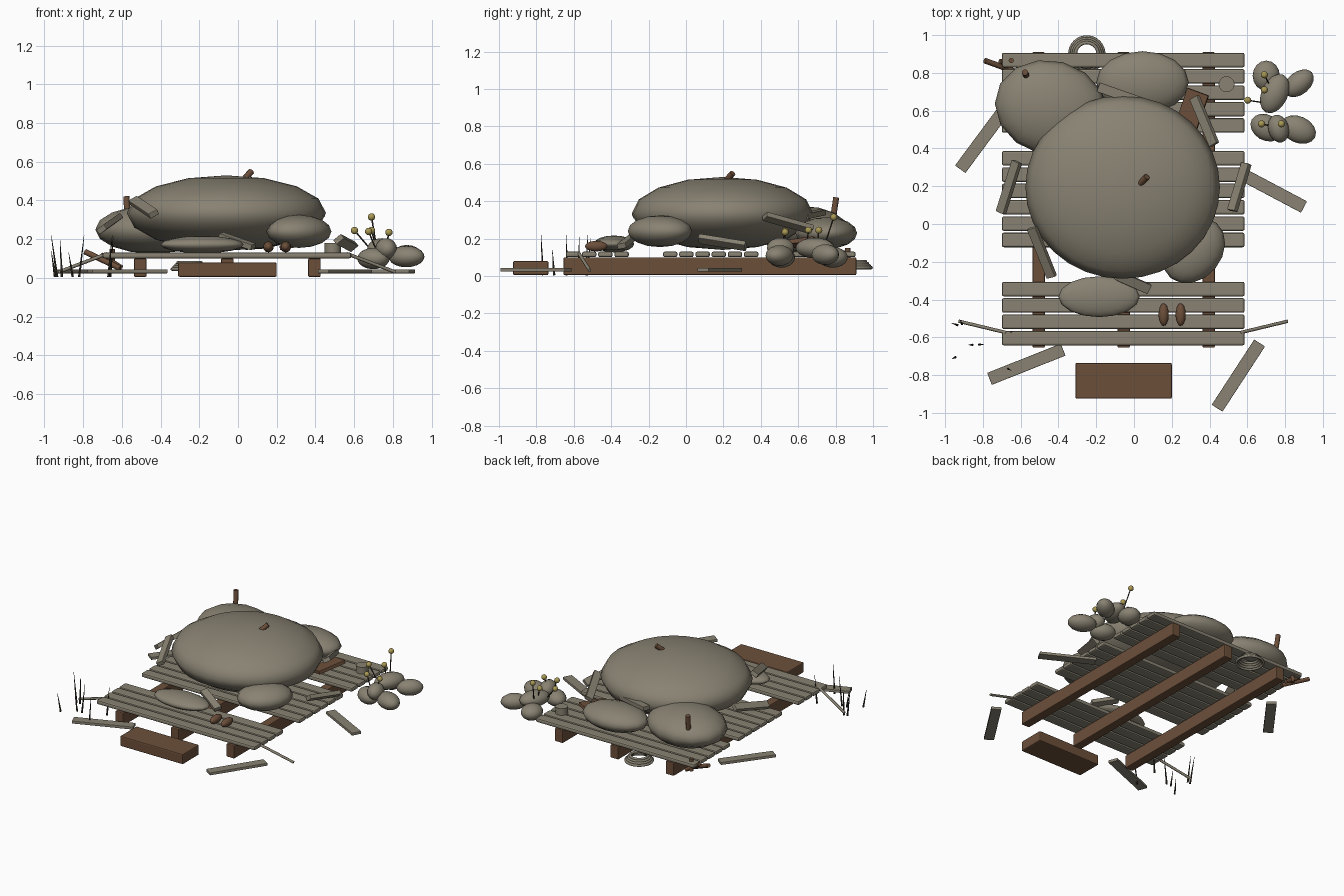
import bpy, math
from mathutils import Vector, Matrix, Quaternion

cube = bpy.data.objects.get("Cube")
if cube:
    bpy.data.objects.remove(cube, do_unlink=True)


def material(name, color):
    m = bpy.data.materials.new(name)
    m.use_nodes = True
    m.diffuse_color = (*color, 1)
    bsdf = m.node_tree.nodes["Principled BSDF"]
    bsdf.inputs["Base Color"].default_value = (*color, 1)
    bsdf.inputs["Roughness"].default_value = 0.9
    return m


TAN = material("weathered tan", (0.25, 0.225, 0.17))
BROWN = material("wood brown", (0.15, 0.078, 0.042))
YELLOW = material("dull yellow", (0.4, 0.32, 0.09))
DARK = material("dark stem", (0.04, 0.032, 0.022))


def finish(name, mat, smooth=True):
    ob = bpy.context.object
    ob.name = name
    ob.data.materials.append(mat)
    if smooth:
        bpy.ops.object.shade_smooth_by_angle(angle=math.radians(50))
    return ob


def box(name, center, size, mat, bevel=0.006):
    bpy.ops.mesh.primitive_cube_add(size=1, location=center)
    ob = finish(name, mat, False)
    ob.data.transform(Matrix.Diagonal((*size, 1)))
    if bevel:
        mod = ob.modifiers.new("soft edges", "BEVEL")
        mod.width = bevel
        mod.segments = 2
    return ob


def board(name, a, b, width, thick, mat, roll=0):
    a, b = Vector(a), Vector(b)
    ob = box(name, (a + b) / 2, ((b - a).length, width, thick), mat, 0.003)
    ob.rotation_mode = "QUATERNION"
    ob.rotation_quaternion = ((b - a).to_track_quat("X", "Z")
                              @ Quaternion((1, 0, 0), math.radians(roll)))
    return ob


def rod(name, a, b, r1, r2, mat, sides=8):
    a, b = Vector(a), Vector(b)
    bpy.ops.mesh.primitive_cone_add(vertices=sides, radius1=r1, radius2=r2,
                                    depth=(b - a).length, location=(a + b) / 2)
    ob = finish(name, mat)
    ob.rotation_mode = "QUATERNION"
    ob.rotation_quaternion = (b - a).to_track_quat("Z", "Y")


def blob(name, center, radii, mat, turn=0, segments=16, rings=10, tilt=0):
    bpy.ops.mesh.primitive_uv_sphere_add(segments=segments, ring_count=rings,
                                         radius=1, location=center)
    ob = finish(name, mat)
    bpy.ops.object.shade_smooth()
    ob.scale = radii
    ob.rotation_euler = (0, math.radians(tilt), math.radians(turn))


# Deck: three joists and rows of planks with a few missing
for i in range(3):
    box(f"joist_{i}", (-0.505 + 0.45 * i, 0.128, 0.053), (0.065, 1.565, 0.095), BROWN)
for i in range(18):
    if i not in (5, 12, 13):
        box(f"deck_plank_{i}", (-0.057, 0.868 - 0.0866 * i, 0.116),
            (1.285, 0.077, 0.03), TAN, 0.01)
box("step", (-0.055, -0.83, 0.043), (0.51, 0.19, 0.075), BROWN, 0.008)

# Collapsed mound and its smaller lumps
blob("main_mound", (-0.06, 0.195, 0.335), (0.515, 0.485, 0.195), TAN, 0, 32, 8)
blob("left_rear_lump", (-0.44, 0.615, 0.25), (0.3, 0.25, 0.125), TAN, -15, 14, 8)
blob("rear_lump", (0.045, 0.75, 0.23), (0.245, 0.165, 0.085), TAN, 0, 16, 8)
blob("right_front_lump", (0.315, -0.14, 0.24), (0.19, 0.15, 0.085), TAN, 50, 16, 8)
blob("front_lump", (-0.185, -0.385, 0.172), (0.215, 0.108, 0.045), TAN, 0, 16, 8)

# Boards leaning on the mound
for name, a, b, roll in (
        ("rear", (-0.19, 0.725, 0.34), (0.08, 0.63, 0.32), 0),
        ("right_rear", (0.32, 0.67, 0.25), (0.425, 0.42, 0.32), 30),
        ("right", (0.52, 0.07, 0.2), (0.595, 0.32, 0.16), -40),
        ("left", (-0.705, 0.06, 0.25), (-0.62, 0.33, 0.31), -35),
        ("left_front", (-0.54, -0.02, 0.4), (-0.435, -0.28, 0.33), 30),
        ("front", (-0.09, -0.27, 0.22), (0.08, -0.345, 0.16), 10)):
    board(f"leaning_board_{name}", a, b, 0.052, 0.03, TAN, roll)
board("broken_brown_board", (0.27, 0.5, 0.165), (0.34, 0.7, 0.19), 0.12, 0.025, BROWN, -10)

# Boards fallen on the ground around the deck
for i, (a, b) in enumerate((((-0.92, 0.29), (-0.69, 0.6)),
                            ((-0.765, -0.82), (-0.375, -0.665)),
                            ((0.9, 0.09), (0.56, 0.27)),
                            ((0.44, -0.975), (0.665, -0.63)))):
    board(f"ground_board_{i}", (*a, 0.034), (*b, 0.034), 0.068, 0.02, TAN)

# Thin poles sagging from the front corners
for side in (-1, 1):
    x = -0.057 + 0.62 * side
    rod(f"sagging_pole_{side}", (x, -0.575, 0.125), (x + 0.25 * side, -0.515, 0.03),
        0.009, 0.009, TAN)

# Pegs and broken sticks
rod("mound_peg", (0.025, 0.205, 0.5), (0.068, 0.25, 0.55), 0.017, 0.017, BROWN)
rod("lump_peg", (-0.57, 0.785, 0.3), (-0.577, 0.803, 0.42), 0.017, 0.017, BROWN)
rod("loose_stick", (-0.79, 0.865, 0.135), (-0.61, 0.8, 0.05), 0.015, 0.015, BROWN)
rod("rear_stick_0", (-0.71, 0.86, 0.12), (-0.6, 0.855, 0.05), 0.014, 0.014, BROWN)
rod("rear_stick_1", (-0.65, 0.865, 0.06), (-0.65, 0.865, 0.15), 0.014, 0.014, BROWN)

# Pair of shoes on the deck
for i in range(2):
    blob(f"shoe_{i}", (0.157 + 0.09 * i, -0.48, 0.16), (0.027, 0.06, 0.028), BROWN)

# Round tin on the deck and coil of rope below the rear edge
rod("round_tin", (0.49, 0.74, 0.125), (0.49, 0.74, 0.18), 0.042, 0.042, TAN, 20)
for i in range(4):
    bpy.ops.mesh.primitive_torus_add(major_radius=0.09 - 0.01 * i, minor_radius=0.009,
                                     major_segments=32, minor_segments=8,
                                     location=(-0.25, 0.9, 0.045 + 0.011 * i))
    finish(f"rope_coil_{i}", TAN)

# Bush: leaf clumps with flowers on stems
for i, (x, y, z, rx, ry, turn) in enumerate((
        (0.7, 0.785, 0.1, 0.072, 0.08, 0),
        (0.745, 0.69, 0.15, 0.07, 0.11, -25),
        (0.873, 0.745, 0.115, 0.09, 0.06, 40),
        (0.7, 0.51, 0.1, 0.088, 0.068, -30),
        (0.765, 0.505, 0.15, 0.055, 0.075, 15),
        (0.87, 0.5, 0.11, 0.098, 0.07, -25))):
    blob(f"leaf_clump_{i}", (x, y, z), (rx, ry, 0.055), TAN, turn)
for i, (x, y, z, bx, by) in enumerate((
        (0.69, 0.79, 0.315, 0.72, 0.73),
        (0.69, 0.71, 0.245, 0.72, 0.7),
        (0.602, 0.655, 0.245, 0.7, 0.64),
        (0.675, 0.53, 0.24, 0.72, 0.52),
        (0.78, 0.53, 0.235, 0.76, 0.5))):
    rod(f"flower_stem_{i}", (bx, by, 0.13), (x, y, z), 0.004, 0.004, DARK, 6)
    blob(f"flower_head_{i}", (x, y, z), (0.019,) * 3, YELLOW, 0, 12, 8)

# Dry grass blades at the front corner
for i, (x, y, dx, dy, h) in enumerate((
        (-0.935, -0.535, -0.03, 0.01, 0.22),
        (-0.91, -0.53, -0.01, 0.02, 0.2),
        (-0.945, -0.705, -0.02, -0.01, 0.14),
        (-0.855, -0.64, -0.02, 0.0, 0.13),
        (-0.82, -0.638, 0.025, 0.0, 0.22),
        (-0.67, -0.765, 0.02, -0.01, 0.22),
        (-0.66, -0.575, 0.015, 0.005, 0.21))):
    rod(f"grass_blade_{i}", (x, y, 0.005), (x + dx, y + dy, h), 0.007, 0.001, DARK, 5)
